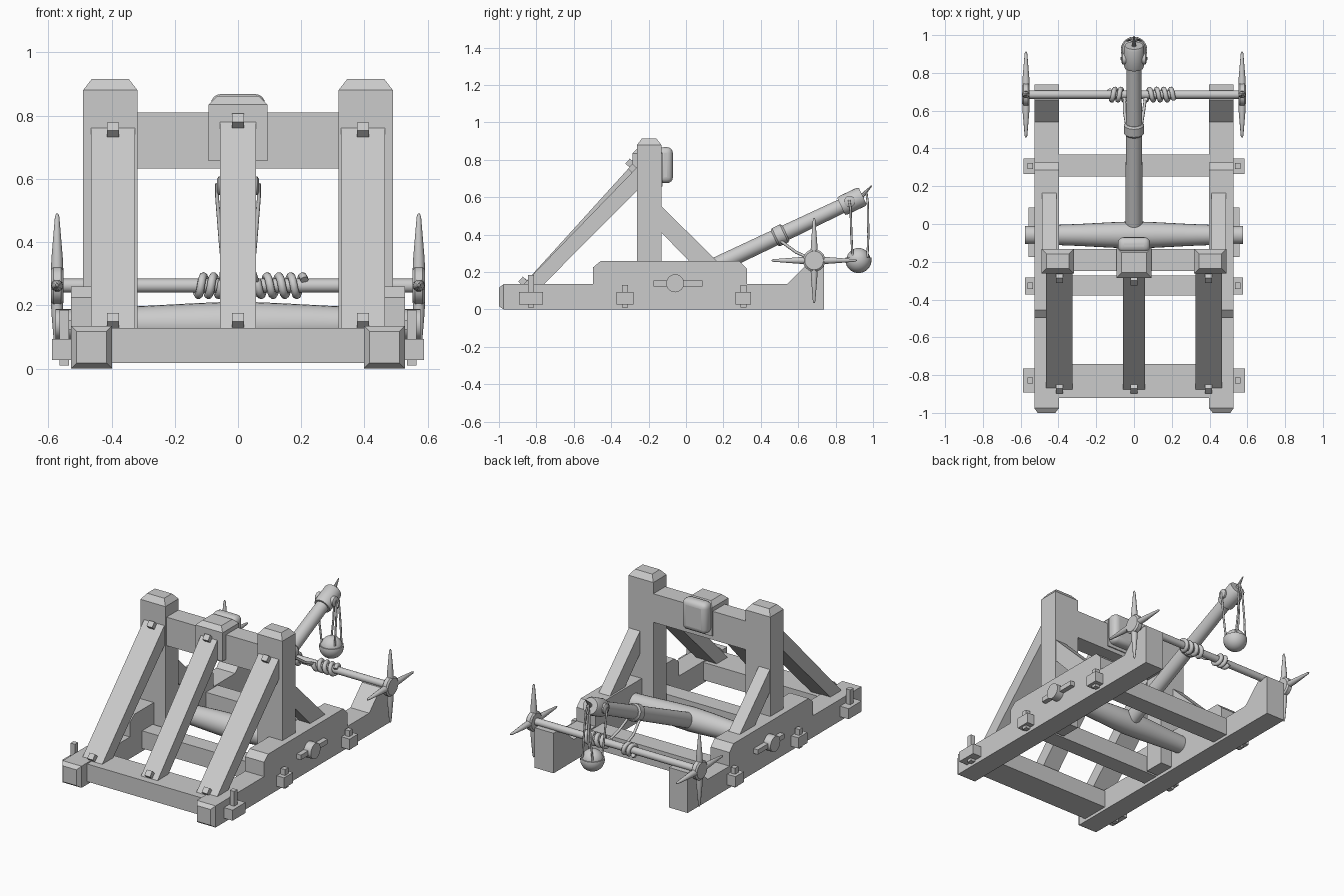
import bpy, bmesh, math
from mathutils import Vector

if "Cube" in bpy.data.objects:
    bpy.data.objects.remove(bpy.data.objects["Cube"])

grey = bpy.data.materials.new("light_grey")
grey.diffuse_color = (0.6, 0.6, 0.6, 1)
grey.use_nodes = True
grey.node_tree.nodes["Principled BSDF"].inputs["Base Color"].default_value = grey.diffuse_color


def finish(name, bm):
    me = bpy.data.meshes.new(name)
    bmesh.ops.recalc_face_normals(bm, faces=bm.faces)
    bm.to_mesh(me)
    bm.free()
    me.materials.append(grey)
    ob = bpy.data.objects.new(name, me)
    bpy.context.collection.objects.link(ob)
    return ob


def smooth(ob, deg=35):
    bpy.ops.object.select_all(action='DESELECT')
    ob.select_set(True)
    bpy.context.view_layer.objects.active = ob
    bpy.ops.object.shade_smooth_by_angle(angle=math.radians(deg))


def loft(name, rings):
    """Skin a list of equal-length point rings and cap both ends."""
    bm = bmesh.new()
    vs = [[bm.verts.new(p) for p in r] for r in rings]
    n = len(vs[0])
    for a, b in zip(vs, vs[1:]):
        for i in range(n):
            j = (i + 1) % n
            bm.faces.new((a[i], a[j], b[j], b[i]))
    bm.faces.new(vs[0][::-1])
    bm.faces.new(vs[-1])
    return finish(name, bm)


def prism(name, profile, x0, x1):
    """Side profile (y, z) pushed from x0 to x1."""
    return loft(name, [[(x, y, z) for y, z in profile] for x in (x0, x1)])


def box(name, x0, x1, y0, y1, z0, z1):
    return prism(name, [(y0, z0), (y1, z0), (y1, z1), (y0, z1)], x0, x1)


def capped_block(name, x0, x1, y0, y1, z0, z1, z2, inset):
    """Upright block with a chamfered top."""
    def ring(i, z):
        return [(x0 + i, y0 + i, z), (x1 - i, y0 + i, z), (x1 - i, y1 - i, z), (x0 + i, y1 - i, z)]
    return loft(name, [ring(0, z0), ring(0, z1), ring(inset, z2)])


def turned(name, a, b, stations, sides=24, deg=35):
    """Round part from a to b; stations are (fraction, radius)."""
    a, b = Vector(a), Vector(b)
    q = (b - a).to_track_quat('Z', 'Y')
    rings = []
    for t, r in stations:
        c = a.lerp(b, t)
        rings.append([c + q @ Vector((r * math.cos(k * math.tau / sides), r * math.sin(k * math.tau / sides), 0))
                      for k in range(sides)])
    ob = loft(name, rings)
    smooth(ob, deg)
    return ob


def rope(name, pts, r):
    cu = bpy.data.curves.new(name, 'CURVE')
    cu.dimensions = '3D'
    cu.bevel_depth = r
    cu.bevel_resolution = 2
    cu.use_fill_caps = True
    sp = cu.splines.new('POLY')
    sp.points.add(len(pts) - 1)
    for p, c in zip(sp.points, pts):
        p.co = (*c, 1)
    cu.materials.append(grey)
    ob = bpy.data.objects.new(name, cu)
    bpy.context.collection.objects.link(ob)
    bpy.ops.object.select_all(action='DESELECT')
    ob.select_set(True)
    bpy.context.view_layer.objects.active = ob
    bpy.ops.object.convert(target='MESH')
    smooth(bpy.context.object, 50)


def peg(name, x, y, z, slope):
    """Small square peg standing out of a sloping brace."""
    u = Vector((0, 1, slope)).normalized()
    n = Vector((0, -u.z, u.y))
    c = Vector((x, y, z))
    rings = []
    for d in (-0.02, 0.03):
        rings.append([c + n * d + u * s * 0.018 + Vector((w * 0.019, 0, 0))
                      for s, w in ((-1, -1), (1, -1), (1, 1), (-1, 1))])
    loft(name, rings)


rail = [(-0.975, 0), (0.738, 0), (0.738, 0.25), (0.655, 0.25), (0.54, 0.135), (0.325, 0.135),
        (0.325, 0.22), (0.285, 0.26), (-0.455, 0.26), (-0.497, 0.225), (-0.497, 0.135), (-0.975, 0.135)]
AX_Y, AX_Z = 0.685, 0.262   # winch axle centre

for s, side in ((-1, "left"), (1, "right")):
    def sx(a, b):
        return sorted((s * a, s * b))

    # side rail with chamfered nose
    prism(side + "_rail", rail, *sx(0.398, 0.528))
    loft(side + "_rail_nose", [[(s * x, y, z) for x, z in
         ((0.398 + i, i), (0.528 - i, i), (0.528 - i, 0.135 - i), (0.398 + i, 0.135 - i))]
         for y, i in ((-0.975, 0), (-1.0, 0.018))])

    # uprights and rear struts
    capped_block(side + "_post", *sx(0.318, 0.49), -0.262, -0.132, 0.02, 0.88, 0.915, 0.027)
    prism(side + "_rear_strut", [(-0.14, 0.56), (0.17, 0.255), (0.02, 0.255), (-0.14, 0.42)], *sx(0.41, 0.487))

    # tenons with locking pegs
    for nm, y0, y1, top, out in (("front", -0.893, -0.765, 0.185, 0.588),
                                 ("middle", -0.372, -0.282, 0.13, 0.578),
                                 ("rear", 0.265, 0.348, 0.13, 0.585)):
        box(f"{side}_{nm}_tenon", *sx(0.5, out), y0, y1, 0.027, 0.093)
        yc = (y0 + y1) / 2
        box(f"{side}_{nm}_tenon_peg", *sx(0.535, 0.565), yc - 0.016, yc + 0.016, 0.01, top)

    # torsion bundle end and its locking bar
    turned(side + "_bundle_end", (s * 0.5, -0.058, 0.14), (s * 0.577, -0.058, 0.14), [(0, 0.048), (1, 0.048)])
    box(side + "_bundle_bar", *sx(0.528, 0.558), -0.175, 0.088, 0.124, 0.154)

    # winch hub and four tapered handles
    turned(side + "_winch_hub", (s * 0.552, AX_Y, AX_Z), (s * 0.592, AX_Y, AX_Z),
           [(0, 0.05), (0.2, 0.06), (0.8, 0.06), (1, 0.05)])
    for k in range(4):
        d = Vector((0, math.cos(k * math.pi / 2), math.sin(k * math.pi / 2)))
        c = Vector((s * 0.572, AX_Y, AX_Z))
        turned(f"{side}_winch_handle_{k + 1}", c + d * 0.04, c + d * 0.228,
               [(0, 0.02), (0.25, 0.018), (0.95, 0.007), (1, 0.003)], 10, 50)

    # drag rope and winch windings
    x0, x1, turns = (0.05, 0.13, 2.5) if s < 0 else (0.06, 0.21, 4)
    n = int(turns * 14)
    rope(side + "_winding", [(s * (x0 + (x1 - x0) * i / n),
                              AX_Y + 0.03 * math.cos(math.tau * turns * i / n + 2.5),
                              AX_Z + 0.03 * math.sin(math.tau * turns * i / n + 2.5)) for i in range(n + 1)], 0.013)
    rope(side + "_drag_rope", [(s * 0.035, 0.50, 0.37), (s * 0.05, 0.59, 0.305), (s * x0, AX_Y - 0.025, 0.275)], 0.008)

    # sling ear ring and sling ropes
    turned(side + "_sling_ear", (s * 0.04, 0.875, 0.578), (s * 0.066, 0.875, 0.578),
           [(0, 0.03), (0.8, 0.03), (1, 0.022)], 16)
    rope(side + "_sling_rope", [(s * 0.066, 0.872, 0.585), (s * 0.066, 0.88, 0.54), (s * 0.055, 0.884, 0.4),
                                (s * 0.045, 0.89, 0.29)], 0.006)
    rope(side + "_sling_hook_rope", [(0, 0.965, 0.625), (s * 0.012, 0.972, 0.57), (s * 0.025, 0.975, 0.4),
                                     (s * 0.035, 0.97, 0.28)], 0.006)

# base cross beams
box("front_beam", -0.42, 0.42, -0.92, -0.74, 0.018, 0.128)
box("middle_beam", -0.42, 0.42, -0.378, -0.272, 0.018, 0.128)
box("rear_beam", -0.42, 0.42, 0.252, 0.368, 0.018, 0.128)

# top beam, stop block and padded cushion
box("top_beam", -0.33, 0.33, -0.25, -0.132, 0.632, 0.81)
capped_block("stop_block", -0.093, 0.093, -0.285, -0.125, 0.657, 0.835, 0.862, 0.027)
pad = box("stop_cushion", -0.086, 0.086, -0.15, -0.07, 0.675, 0.868)
bev = pad.modifiers.new("round", 'BEVEL')
bev.width = 0.032
bev.segments = 4
smooth(pad, 50)

# long sloping front braces with pegs
for nm, xc, hw, top in (("left", -0.395, 0.07, (-0.262, 0.76)), ("centre", 0, 0.057, (-0.275, 0.79)),
                        ("right", 0.395, 0.07, (-0.262, 0.76))):
    ty, tz = top
    prism(nm + "_front_brace", [(-0.876, 0.127), (ty, tz), (ty + 0.01, tz - 0.115), (-0.768, 0.127)], xc - hw, xc + hw)
    slope = (tz - 0.127) / (ty + 0.876)
    for lab, y in (("lower", -0.862), ("upper", ty - 0.015)):
        peg(f"{nm}_{lab}_brace_peg", xc, y, 0.127 + slope * (y + 0.876), slope)

# twisted torsion bundle, thicker in the middle
turned("torsion_bundle", (-0.42, -0.058, 0.14), (0.42, -0.058, 0.14),
       [(0, 0.053), (0.15, 0.058), (0.35, 0.067), (0.5, 0.072), (0.65, 0.067), (0.85, 0.058), (1, 0.053)])

# throwing arm, collar, head and hook
A, B = Vector((0, -0.06, 0.13)), Vector((0, 0.945, 0.606))
turned("throwing_arm", A, B, [(0, 0.046), (0.5, 0.043), (1, 0.038)])
turned("arm_collar", A.lerp(B, 0.53), A.lerp(B, 0.59), [(0, 0.045), (0.15, 0.053), (0.85, 0.053), (1, 0.045)])
turned("arm_head", A.lerp(B, 0.885), B, [(0, 0.05), (0.1, 0.054), (0.9, 0.054), (1, 0.048)])
turned("sling_hook", (0, 0.925, 0.59), (0, 0.994, 0.663), [(0, 0.014), (0.4, 0.011), (1, 0.003)], 10)

# winch axle
turned("winch_axle", (-0.56, AX_Y, AX_Z), (0.56, AX_Y, AX_Z), [(0, 0.022), (1, 0.022)], 20)

# shot and the pouch holding it
C = Vector((0, 0.922, 0.265))
for nm, r, t0, t1 in (("shot", 0.064, 0.02, 3.12), ("sling_pouch", 0.07, 0.02, 1.75)):
    st = []
    for i in range(15):
        a = t0 + (t1 - t0) * i / 14
        st.append(((1 - math.cos(a)) / 2, r * math.sin(a)))
    turned(nm, C - Vector((0, 0, r)), C + Vector((0, 0, r)), st, 24, 50)
